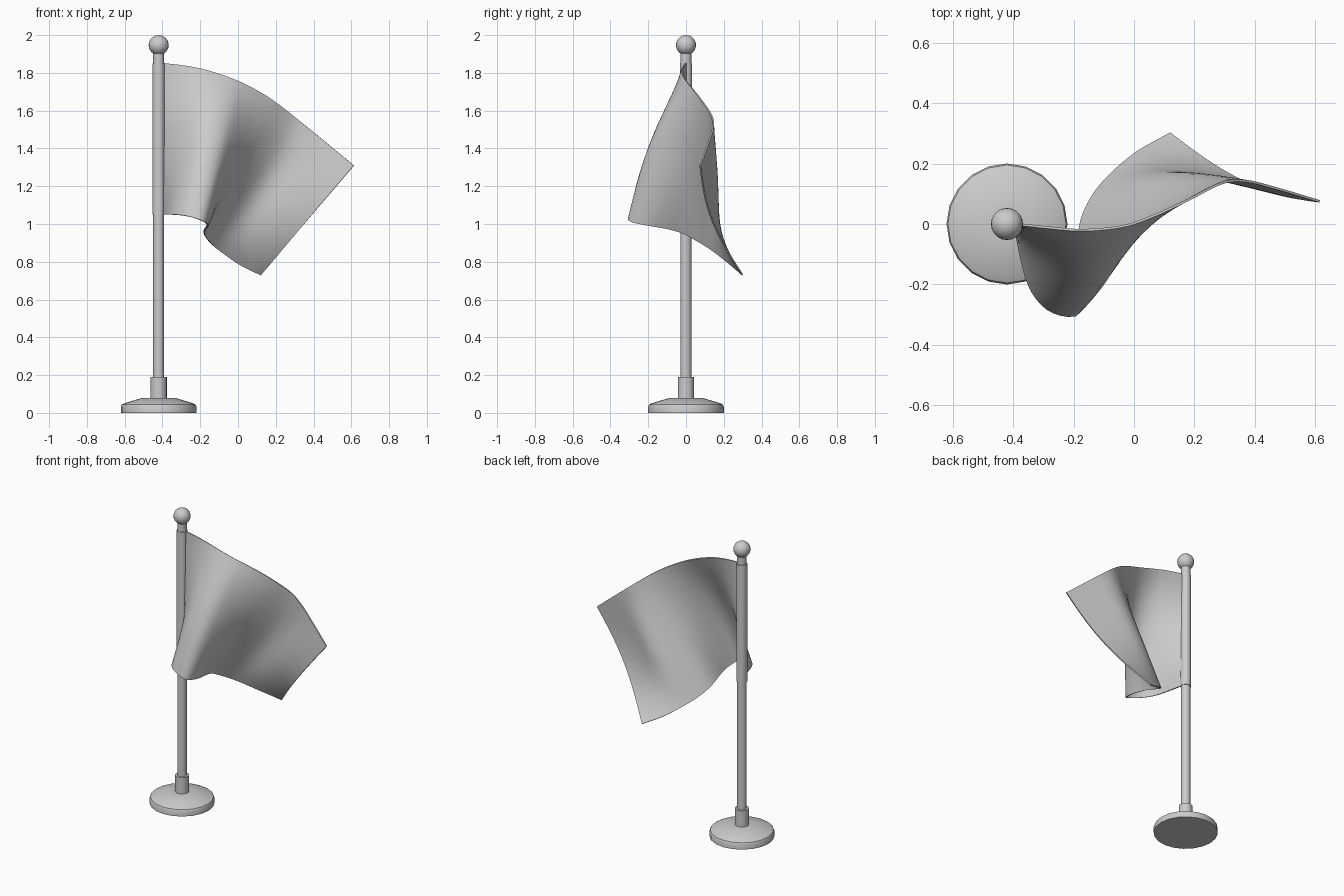
import bpy, math
from mathutils import Vector

if "Cube" in bpy.data.objects:
    bpy.data.objects.remove(bpy.data.objects["Cube"])

PX = -0.42  # pole x position


def shade(ob, angle=35):
    bpy.ops.object.select_all(action='DESELECT')
    ob.select_set(True)
    bpy.context.view_layer.objects.active = ob
    bpy.ops.object.shade_smooth_by_angle(angle=math.radians(angle))


def make_object(name, verts, faces):
    me = bpy.data.meshes.new(name)
    me.from_pydata(verts, [], faces)
    me.update()
    ob = bpy.data.objects.new(name, me)
    bpy.context.collection.objects.link(ob)
    return ob


def lathe(name, profile, n=20):
    """Solid of revolution about the pole axis, profile bottom to top."""
    verts = [(PX + r * math.cos(2 * math.pi * k / n), r * math.sin(2 * math.pi * k / n), z)
             for r, z in profile for k in range(n)]
    faces = [(i * n + k, i * n + (k + 1) % n, (i + 1) * n + (k + 1) % n, (i + 1) * n + k)
             for i in range(len(profile) - 1) for k in range(n)]
    last = (len(profile) - 1) * n
    faces += [tuple(reversed(range(n))), tuple(range(last, last + n))]
    shade(make_object(name, verts, faces))


def smooth_path(points, count):
    """Catmull-Rom curve through the points, resampled at equal spacing."""
    p = [Vector(q) for q in points]
    p = [2 * p[0] - p[1]] + p + [2 * p[-1] - p[-2]]
    dense = []
    for i in range(1, len(p) - 2):
        a, b, c, d = p[i - 1:i + 3]
        for s in range(20):
            t = s / 20
            dense.append(0.5 * (2 * b + (c - a) * t + (2 * a - 5 * b + 4 * c - d) * t ** 2
                                + (3 * b - a - 3 * c + d) * t ** 3))
    dense.append(p[-2])
    dist = [0.0]
    for a, b in zip(dense, dense[1:]):
        dist.append(dist[-1] + (b - a).length)
    out, j = [], 0
    for k in range(count + 1):
        target = dist[-1] * k / count
        while j < len(dense) - 2 and dist[j + 1] < target:
            j += 1
        out.append(dense[j].lerp(dense[j + 1], (target - dist[j]) / (dist[j + 1] - dist[j])))
    return out


# Stand and pole
lathe("base", [(0.2, 0), (0.2, 0.034), (0.195, 0.044), (0.182, 0.051), (0.085, 0.08), (0.04, 0.08)])
lathe("collar", [(0.043, 0.07), (0.043, 0.19)])
lathe("pole", [(0.029, 0.18), (0.029, 1.91)])
lathe("flag_sleeve", [(0.033, 1.05), (0.033, 1.85)])

# Ball on top
lathe("finial_ball", [(max(0.001, 0.053 * math.sin(math.pi * i / 12)),
                       1.947 - 0.053 * math.cos(math.pi * i / 12)) for i in range(13)])

# Waving flag, lofted between its top and bottom edges
NU, NV = 48, 20
top = smooth_path([(-0.395, 0, 1.852), (-0.28, -0.012, 1.838), (-0.17, -0.02, 1.815),
                   (-0.04, -0.008, 1.772), (0.06, 0.025, 1.728), (0.17, 0.075, 1.665),
                   (0.29, 0.135, 1.575), (0.37, 0.142, 1.51), (0.48, 0.115, 1.42),
                   (0.614, 0.075, 1.31)], NU)
bottom = smooth_path([(-0.395, -0.005, 1.05), (-0.355, -0.18, 1.05), (-0.305, -0.265, 1.047),
                      (-0.24, -0.3, 1.035), (-0.18, -0.292, 1.012), (-0.16, -0.2, 0.992),
                      (-0.172, -0.1, 0.975), (-0.18, -0.02, 0.952), (-0.155, 0.06, 0.91),
                      (-0.1, 0.14, 0.86), (0, 0.23, 0.79), (0.12, 0.3, 0.73)], NU)
verts = []
for i in range(NU + 1):
    u = i / NU
    bow = (-0.04 * math.exp(-((u - 0.28) / 0.12) ** 2)
           + 0.03 * math.exp(-((u - 0.74) / 0.11) ** 2)
           - 0.05 * max(0, (u - 0.7) / 0.3) ** 1.5)
    for j in range(NV + 1):
        v = j / NV
        q = top[i].lerp(bottom[i], v)
        q.y += bow * math.sin(math.pi * v)
        verts.append(q)
w = NV + 1
faces = [(i * w + j, i * w + j + 1, (i + 1) * w + j + 1, (i + 1) * w + j)
         for i in range(NU) for j in range(NV)]
flag = make_object("flag", verts, faces)

# Cloth thickness, applied so the rim edges stay sharp
cloth = flag.modifiers.new("thickness", 'SOLIDIFY')
cloth.thickness = 0.008
cloth.offset = 0
bpy.context.view_layer.objects.active = flag
bpy.ops.object.modifier_apply(modifier=cloth.name)
shade(flag, 40)
